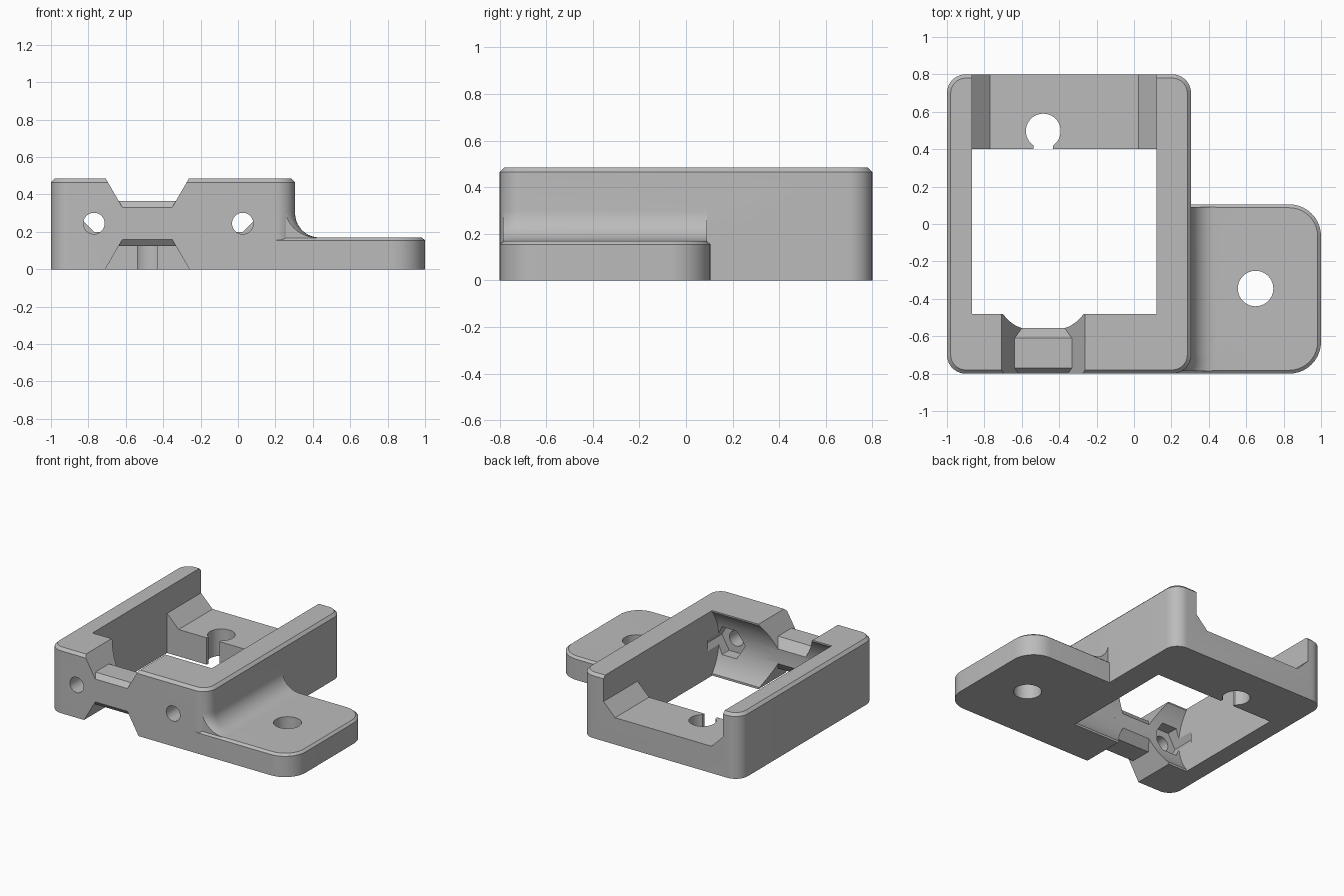
import bpy, bmesh
from math import pi, sin, cos

old = bpy.data.objects.get("Cube")
if old:
    bpy.data.objects.remove(old, do_unlink=True)

grey = bpy.data.materials.new("plain grey")
grey.use_nodes = True
grey.diffuse_color = (0.5, 0.5, 0.5, 1)
bsdf = next(n for n in grey.node_tree.nodes if n.type == 'BSDF_PRINCIPLED')
bsdf.inputs["Base Color"].default_value = grey.diffuse_color


def skin(name, rings):
    """Closed solid through equal-length rings of 3D points."""
    bm = bmesh.new()
    rows = [[bm.verts.new(p) for p in ring] for ring in rings]
    n = len(rows[0])
    for low, high in zip(rows, rows[1:]):
        for i in range(n):
            j = (i + 1) % n
            bm.faces.new((low[i], low[j], high[j], high[i]))
    bm.faces.new(rows[0][::-1])
    bm.faces.new(rows[-1])
    bmesh.ops.recalc_face_normals(bm, faces=bm.faces[:])
    mesh = bpy.data.meshes.new(name)
    bm.to_mesh(mesh)
    bm.free()
    mesh.materials.append(grey)
    obj = bpy.data.objects.new(name, mesh)
    bpy.context.collection.objects.link(obj)
    return obj


def prism(name, axis, points, start, end):
    """Extrude a 2D profile along one axis."""
    place = {'x': lambda p, q, d: (d, p, q),
             'y': lambda p, q, d: (p, d, q),
             'z': lambda p, q, d: (p, q, d)}[axis]
    return skin(name, [[place(p, q, d) for p, q in points] for d in (start, end)])


def box(name, x0, x1, y0, y1, z0, z1):
    return prism(name, 'z', [(x0, y0), (x1, y0), (x1, y1), (x0, y1)], z0, z1)


def circle(cx, cy, r, n=40):
    return [(cx + r * cos(2 * pi * i / n), cy + r * sin(2 * pi * i / n)) for i in range(n)]


def rounded_loft(name, x0, x1, y0, y1, r_left, r_right, profile, steps=10):
    """Rounded rectangle swept through (outward offset, height) pairs."""
    corners = [(x1, y1, -1, -1, r_right), (x0, y1, 1, -1, r_left),
               (x0, y0, 1, 1, r_left), (x1, y0, -1, 1, r_right)]
    rings = []
    for off, z in profile:
        ring = []
        for k, (x, y, sx, sy, r) in enumerate(corners):
            for i in range(steps + 1):
                a = (k + i / steps) * pi / 2
                ring.append((x + sx * r + (r + off) * cos(a),
                             y + sy * r + (r + off) * sin(a), z))
        rings.append(ring)
    return skin(name, rings)


def combine(target, tool, operation):
    mod = target.modifiers.new("combine", 'BOOLEAN')
    mod.operation, mod.solver, mod.object = operation, 'EXACT', tool
    bpy.ops.object.select_all(action='DESELECT')
    bpy.context.view_layer.objects.active = target
    target.select_set(True)
    bpy.ops.object.modifier_apply(modifier=mod.name)
    bpy.data.objects.remove(tool, do_unlink=True)


# Main block and mounting tab, both with chamfered top edges
bracket = rounded_loft("bracket", -1, 0.305, -0.8, 0.8, 0.1, 0.1,
                       [(0, 0), (0, 0.465), (-0.02, 0.485)])
tab = rounded_loft("mounting_tab", 0.15, 1, -0.8, 0.105, 0.03, 0.17,
                   [(0, 0), (0, 0.155), (-0.018, 0.17)])

# Concave fillet between block and tab, following the block's corner
R = 0.13
arc = [(R - R * cos(a), 0.3 - R * sin(a)) for a in (pi / 2 * (1 - i / 10) for i in range(11))]
fillet = rounded_loft("tab_fillet", -1, 0.305, -0.8, 0.8, 0.1, 0.1,
                      [(R, 0.1)] + arc + [(-0.02, 0.31)])
combine(fillet, box("fillet_limit", 0.15, 0.6, -0.785, 0.09, 0.05, 0.4), 'INTERSECT')
combine(bracket, tab, 'UNION')
combine(bracket, fillet, 'UNION')

# Central opening and the chamfered channel over the rear shelf
LEFT, RIGHT, MID = -0.865, 0.12, -0.485
cut = [box("opening", LEFT, RIGHT, -0.48, 0.4, -0.1, 0.6),
       prism("rear_channel", 'y', [(LEFT, 0.6), (LEFT, 0.295), (-0.77, 0.2), (0.025, 0.2),
                                   (RIGHT, 0.295), (RIGHT, 0.6)], 0.3, 0.9)]

# Hollow curve along the inside of the front wall
cut.append(prism("curved_recess", 'x', circle(-0.19, 0.245, 0.37, 96), LEFT, RIGHT))

# Bolt holes with hexagonal nut pockets
for x in (-0.77, 0.025):
    cut.append(prism("bolt_hole", 'y', circle(x, 0.245, 0.057), -0.9, -0.4))
    cut.append(prism("nut_pocket", 'y', circle(x, 0.245, 0.12, 6), -0.63, -0.43))

# Rear keyhole and tab screw hole
cut += [prism("keyhole", 'z', circle(MID, 0.497, 0.093), -0.1, 0.4),
        box("keyhole_slot", MID - 0.053, MID + 0.053, 0.35, 0.48, -0.1, 0.4),
        prism("screw_hole", 'z', circle(0.65, -0.345, 0.095), -0.1, 0.4)]

# Hourglass gap in the front wall
gap = [(-0.283, -0.1), (0.283, -0.1), (0.083, 0.245),
       (0.289, 0.6), (-0.289, 0.6), (-0.083, 0.245)]
cut.append(prism("front_gap", 'y', [(MID + x, z) for x, z in gap], -0.9, -0.4))

for tool in cut:
    combine(bracket, tool, 'DIFFERENCE')

# Chamfered bar bridging the front gap
bar = prism("front_bar", 'x', [(-0.8, 0.16), (-0.77, 0.125), (-0.61, 0.125), (-0.557, 0.19),
                               (-0.557, 0.3), (-0.61, 0.365), (-0.77, 0.365), (-0.8, 0.33)],
            MID - 0.185, MID + 0.185)
combine(bracket, bar, 'UNION')

bpy.ops.object.select_all(action='DESELECT')
bracket.select_set(True)
bpy.context.view_layer.objects.active = bracket
bpy.ops.object.shade_smooth_by_angle(angle=pi / 7)
